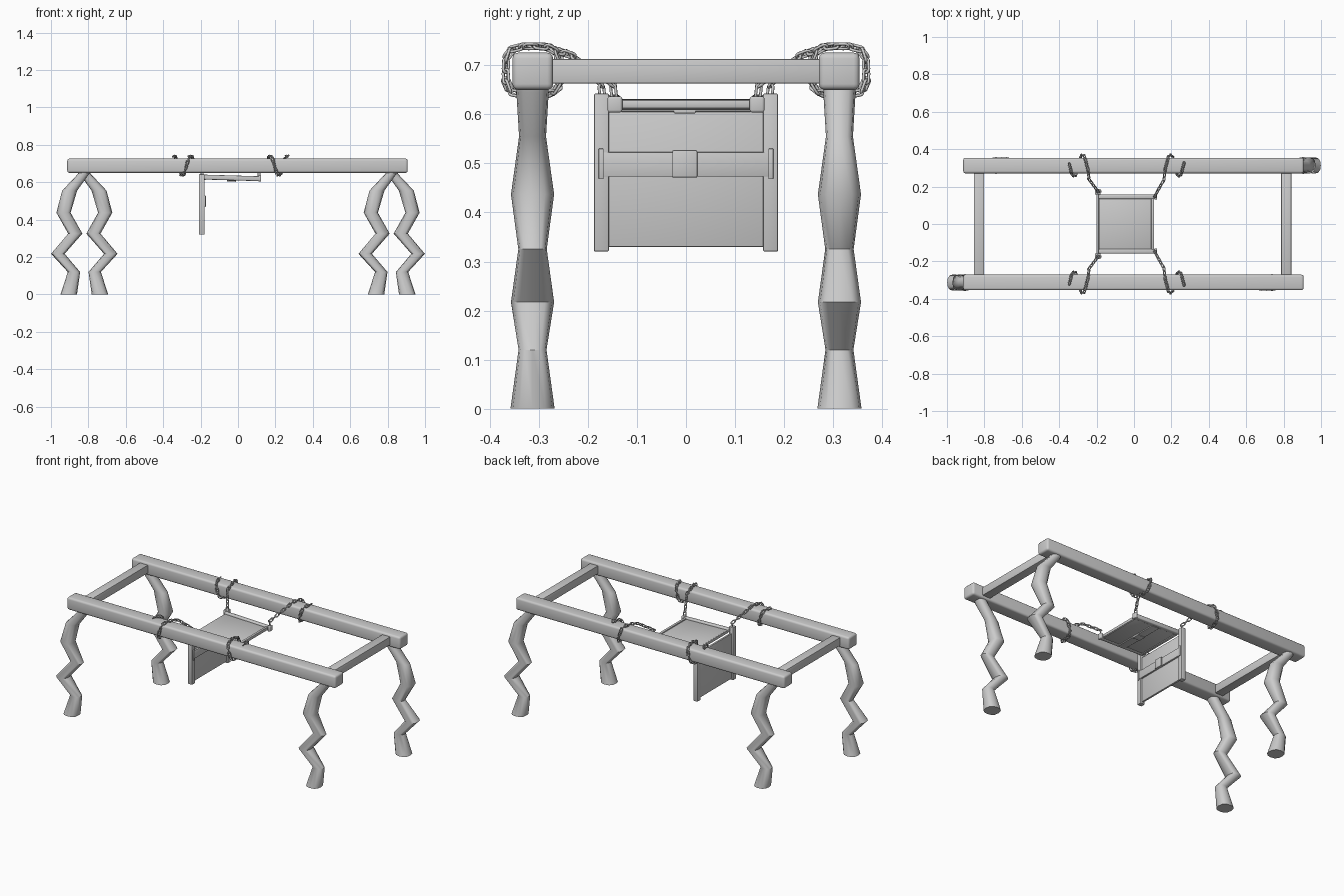
import bpy, bmesh, math
from mathutils import Vector, Matrix

cube = bpy.data.objects.get("Cube")
if cube:
    bpy.data.objects.remove(cube, do_unlink=True)


def finish(name, bm, angle=40):
    """Turn a bmesh into a named, smooth-shaded object."""
    bmesh.ops.recalc_face_normals(bm, faces=bm.faces)
    mesh = bpy.data.meshes.new(name)
    bm.to_mesh(mesh)
    bm.free()
    obj = bpy.data.objects.new(name, mesh)
    bpy.context.collection.objects.link(obj)
    bpy.ops.object.select_all(action='DESELECT')
    obj.select_set(True)
    bpy.context.view_layer.objects.active = obj
    bpy.ops.object.shade_smooth_by_angle(angle=math.radians(angle))
    return obj


def box(name, x, y, z, bevel=0.0, segments=2, tilt=0.0):
    """Box from (min, max) ranges on each axis."""
    size = [r[1] - r[0] for r in (x, y, z)]
    mid = [(r[0] + r[1]) / 2 for r in (x, y, z)]
    bm = bmesh.new()
    bmesh.ops.create_cube(bm, size=1, matrix=Matrix.Diagonal((*size, 1)))
    if bevel:
        bmesh.ops.bevel(bm, geom=bm.edges[:], offset=bevel, segments=segments,
                        profile=0.5, affect='EDGES')
    obj = finish(name, bm)
    obj.location = mid
    obj.rotation_euler.y = tilt
    return obj


def bridge_rings(bm, rings, closed=False):
    count = len(rings)
    for i in range(count if closed else count - 1):
        a, b = rings[i], rings[(i + 1) % count]
        for j in range(len(a)):
            k = (j + 1) % len(a)
            bm.faces.new((a[j], a[k], b[k], b[j]))


# Crooked legs: x, z, width in x, width in y
LEG = [(-.82, .67, .06, .066), (-.825, .645, .06, .066), (-.90, .555, .08, .055),
       (-.933, .437, .076, .088), (-.87, .325, .076, .058),
       (-.963, .217, .072, .088), (-.877, .12, .066, .057), (-.905, 0, .088, .09)]


def leg(name, shift, turn):
    bm = bmesh.new()
    rings = []
    for x, z, wx, wy in LEG:
        ring = []
        for i in range(12):
            a = math.tau * i / 12
            c, s = math.cos(a), math.sin(a)
            px = x + shift + wx / 2 * math.copysign(abs(c) ** .8, c)
            py = -.313 + wy / 2 * math.copysign(abs(s) ** .8, s)
            ring.append(bm.verts.new((turn * px, turn * py, z)))
        rings.append(ring)
    bridge_rings(bm, rings)
    bm.faces.new(rings[0])
    bm.faces.new(rings[-1])
    finish(name, bm, 45)


leg("front_right_leg", 0, 1)
leg("front_left_leg", 1.643, 1)
leg("back_left_leg", 0, -1)
leg("back_right_leg", 1.643, -1)

# Overhead frame
for side, word in ((-1, "front"), (1, "back")):
    ys = sorted((side * .271, side * .354))
    box(word + "_beam", (-.913, .907), ys, (.65, .726), .012, 3)
for x, word in ((-.828, "right"), (.814, "left")):
    box(word + "_crossbar", (x - .027, x + .027), (-.28, .28), (.663, .713), .003)

# Hanging back panel with its posts, strap and buckle
box("back_panel", (-.2, -.188), (-.162, .16), (.33, .606), .002)
box("back_strap", (-.19, -.178), (-.172, .172), (.473, .523), .002)
box("back_buckle", (-.18, -.17), (-.028, .023), (.471, .527), .003)
for side in (-1, 1):
    word = "back" if side > 0 else "front"
    post_y = sorted((side * .157, side * .188))
    box(word + "_post", (-.209, -.179), post_y, (.32, .643), .004)
    box(word + "_strap_tab", (-.18, -.174), sorted((side * .168, side * .178)),
        (.468, .53), .001)

# Seat platform, slightly tilted
TILT = math.radians(1.7)
box("seat_panel", (-.185, .105), (-.14, .14), (.613, .627), .003, tilt=TILT)
box("seat_strap", (-.06, -.01), (-.14, .14), (.607, .615), .001, tilt=TILT)
box("seat_buckle", (-.06, -.01), (-.025, .02), (.603, .61), .002, tilt=TILT)
for x in (-.18, .1):
    box("seat_cross_rod", (x - .008, x + .008), (-.14, .14), (.612, .63), .004)
for side in (-1, 1):
    word = "back" if side > 0 else "front"
    box(word + "_seat_rail", (-.19, .122), sorted((side * .134, side * .158)),
        (.61, .636), .006, 3, TILT)
    box(word + "_rail_cap", (.108, .124), sorted((side * .13, side * .16)),
        (.604, .637), .005, 3)


# Chains: a straight run from the seat, then a coil around the beam
def chain_path(start_y):
    points = [Vector((.112, -start_y, .635)), Vector((.112, -start_y - .004, .662)),
              Vector((.16, -.238, .722))]
    for i in range(41):
        t = -.07 + 1.12 * i / 40
        a = math.tau * t
        s, c = math.sin(a), math.cos(a)
        squash = (abs(s) ** 3.2 + abs(c) ** 3.2) ** (-1 / 3.2)
        points.append(Vector((.172 + .092 * t,
                              -.3125 - .055 * s * squash,
                              .689 + .05 * c * squash)))
    return points


def walk(points, step):
    """Yield (position, direction) at even spacing along a polyline."""
    gap = step / 2
    for a, b in zip(points, points[1:]):
        length = (b - a).length
        while gap <= length:
            yield a.lerp(b, gap / length), (b - a).normalized()
            gap += step
        gap -= length


def add_link(bm, matrix, half=.0075, radius=.0072, wire=.0031):
    rings = []
    for i in range(14):
        a = math.tau * (i + .5) / 14
        out = Vector((math.cos(a), math.sin(a), 0))
        centre = out * radius + Vector((math.copysign(half, out.x), 0, 0))
        ring = []
        for j in range(6):
            b = math.tau * j / 6
            p = centre + out * wire * math.cos(b) + Vector((0, 0, wire * math.sin(b)))
            ring.append(bm.verts.new(matrix @ p))
        rings.append(ring)
    bridge_rings(bm, rings, closed=True)


def chain(name, flip_x, flip_y, start_y):
    bm = bmesh.new()
    for i, (pos, direction) in enumerate(walk(chain_path(start_y), .0225)):
        frame = direction.to_track_quat('X', 'Z').to_matrix().to_4x4()
        roll = Matrix.Rotation(math.radians(45 + 90 * (i % 2)), 4, 'X')
        add_link(bm, Matrix.Translation(pos) @ frame @ roll)
    for v in bm.verts:
        if flip_x:
            v.co.x = -.08 - v.co.x
        if flip_y:
            v.co.y = -v.co.y
    finish(name, bm, 65)


for flip_y, row in ((False, "front"), (True, "back")):
    chain(row + "_left_chain", False, flip_y, .146)
    chain(row + "_right_chain", True, flip_y, .17)
